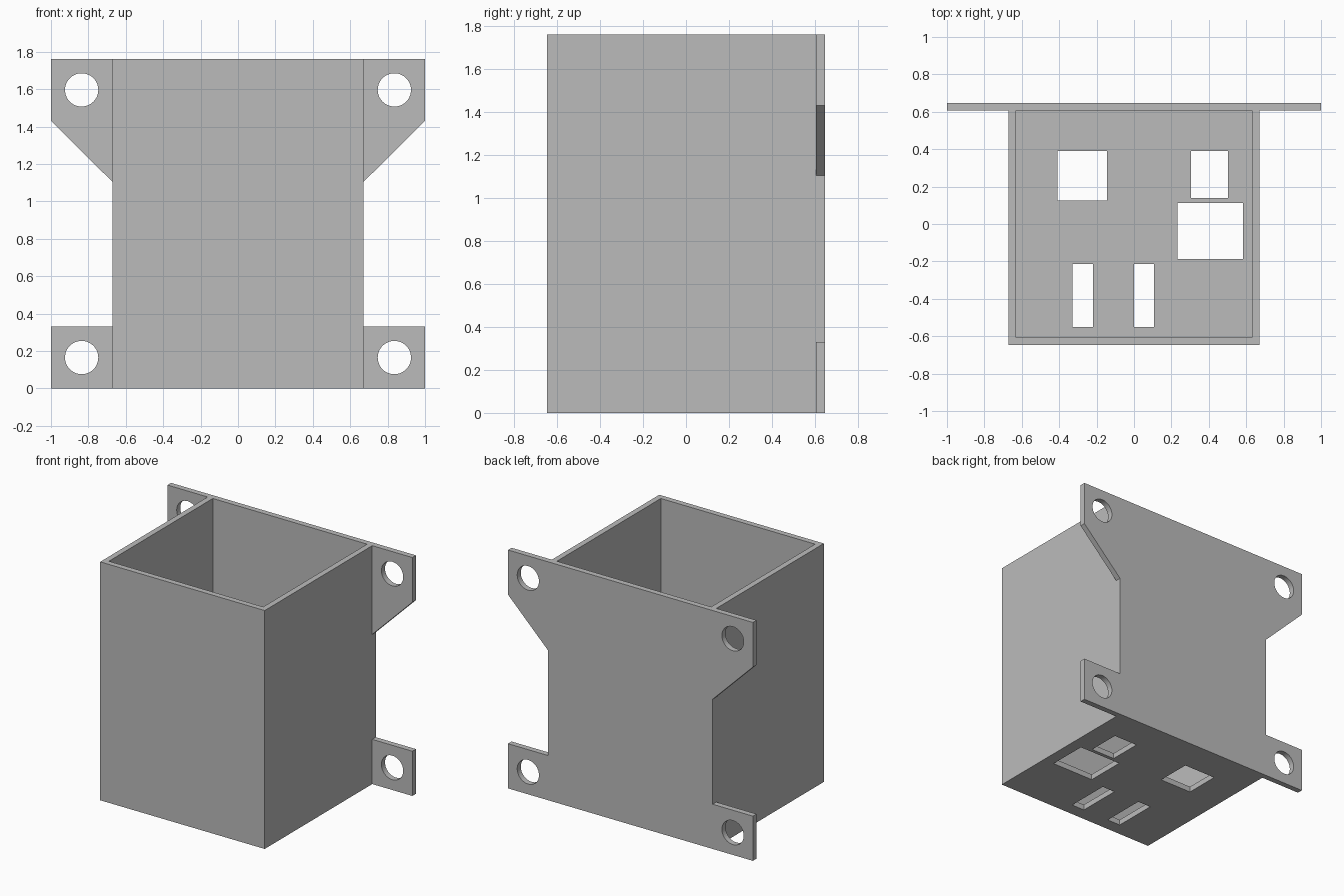
import bpy, bmesh
from mathutils import Matrix, Vector

default = bpy.data.objects.get("Cube")
if default:
    bpy.data.objects.remove(default)

W, D, H, T = 0.672, 0.648, 1.76, 0.042      # half width, half depth, height, wall
PLATE_FRONT = D - T

grey = bpy.data.materials.new("plain grey")
grey.use_nodes = True
grey.diffuse_color = (0.5, 0.5, 0.5, 1)
grey.node_tree.nodes["Principled BSDF"].inputs["Base Color"].default_value = (0.5, 0.5, 0.5, 1)


def to_object(name, bm):
    bmesh.ops.recalc_face_normals(bm, faces=bm.faces)
    mesh = bpy.data.meshes.new(name)
    bm.to_mesh(mesh)
    bm.free()
    mesh.materials.append(grey)
    obj = bpy.data.objects.new(name, mesh)
    bpy.context.collection.objects.link(obj)
    return obj


def add_box(bm, x0, x1, y0, y1, z0, z1):
    size = Matrix.Diagonal((x1 - x0, y1 - y0, z1 - z0, 1))
    place = Matrix.Translation(((x0 + x1) / 2, (y0 + y1) / 2, (z0 + z1) / 2))
    bmesh.ops.create_cube(bm, size=1, matrix=place @ size)


def cut(obj, cutter):
    """Subtract the cutter, keep the result and discard the cutter."""
    cutter.hide_render = True
    mod = obj.modifiers.new("cut", 'BOOLEAN')
    mod.operation, mod.solver, mod.object = 'DIFFERENCE', 'EXACT', cutter
    bpy.context.view_layer.update()
    graph = bpy.context.evaluated_depsgraph_get()
    mesh = bpy.data.meshes.new_from_object(obj.evaluated_get(graph))
    obj.modifiers.clear()
    obj.data = mesh
    bpy.data.objects.remove(cutter)


# Open-topped box, whose rear is closed by the mounting plate
bm = bmesh.new()
add_box(bm, -W, W, -D, PLATE_FRONT, 0, H)
box_shell = to_object("box_shell", bm)
bm = bmesh.new()
add_box(bm, T - W, W - T, T - D, D, T, H + 0.2)
cut(box_shell, to_object("cavity_cutter", bm))

# Rectangular openings in the floor
slots = [(-0.41, -0.145, 0.125, 0.39), (0.305, 0.503, 0.14, 0.39),
         (0.232, 0.583, -0.187, 0.113),
         (-0.33, -0.22, -0.55, -0.215), (0, 0.107, -0.55, -0.215)]
bm = bmesh.new()
for slot in slots:
    add_box(bm, *slot, -0.1, 0.2)
cut(box_shell, to_object("slot_cutter", bm))

# Mounting plate: mirrored outline with two square and two tapered ears
half = [(1, 0), (1, 0.33), (W, 0.33), (W, 1.105), (1, 1.43), (1, H)]
outline = half + [(-x, z) for x, z in reversed(half)]
bm = bmesh.new()
face = bm.faces.new([bm.verts.new((x, PLATE_FRONT, z)) for x, z in outline])
swept = bmesh.ops.extrude_face_region(bm, geom=[face], use_keep_orig=True)
bmesh.ops.translate(bm, vec=Vector((0, T, 0)),
                    verts=[v for v in swept["geom"] if isinstance(v, bmesh.types.BMVert)])
back_plate = to_object("back_plate", bm)

# Round screw holes in the ears
bm = bmesh.new()
for x in (-0.836, 0.836):
    for z in (0.165, 1.596):
        bmesh.ops.create_cone(bm, cap_ends=True, segments=48, radius1=0.089, radius2=0.089, depth=0.3,
                              matrix=Matrix.Translation((x, D - T / 2, z)) @ Matrix.Rotation(1.5707963, 4, 'X'))
cut(back_plate, to_object("hole_cutter", bm))
